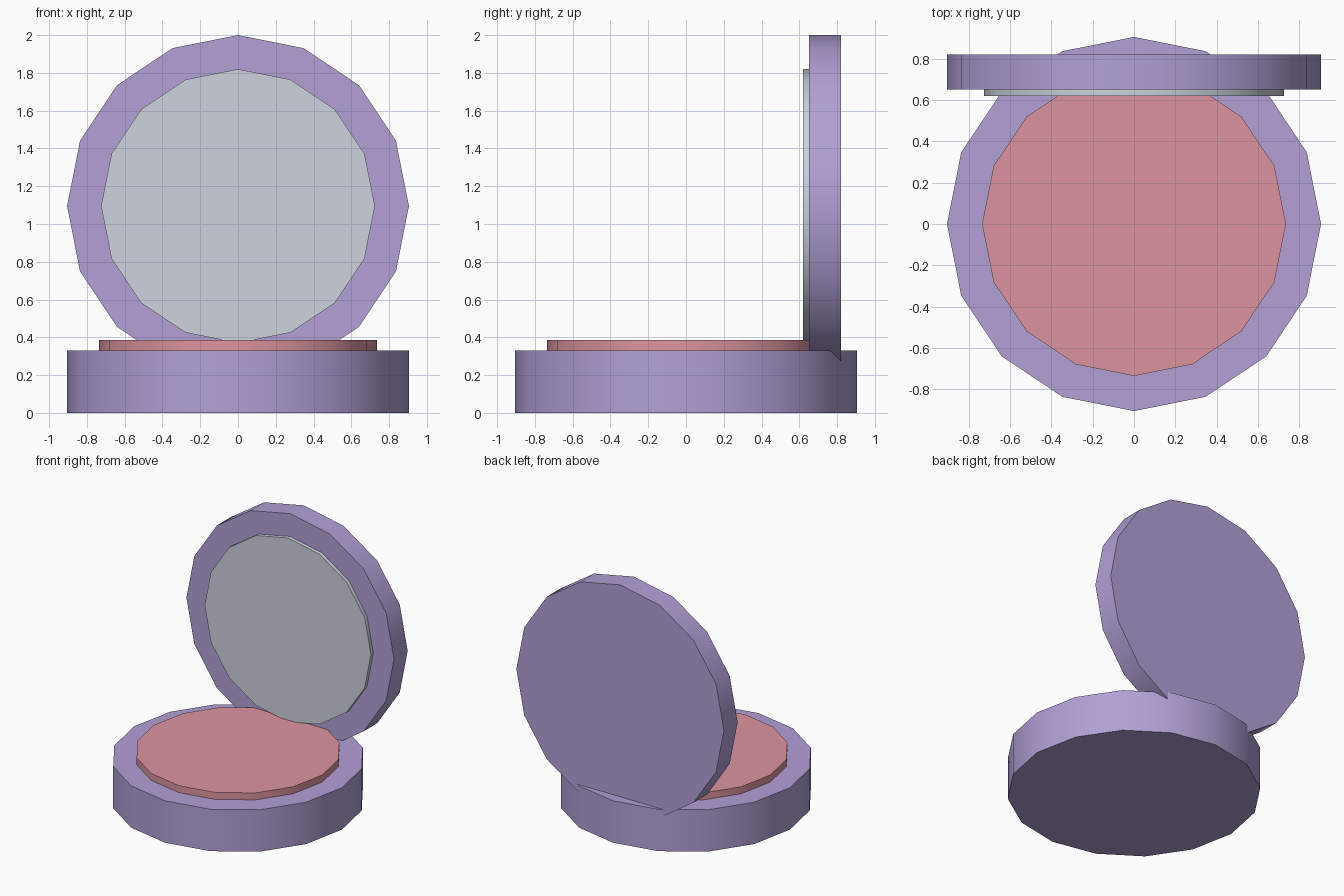
import bpy
import math

cube = bpy.data.objects.get("Cube")
if cube:
    bpy.data.objects.remove(cube, do_unlink=True)


def make_material(name, rgb):
    mat = bpy.data.materials.new(name)
    mat.use_nodes = True
    color = (*rgb, 1.0)
    mat.diffuse_color = color
    mat.node_tree.nodes["Principled BSDF"].inputs["Base Color"].default_value = color
    return mat


def make_disc(name, radius, depth, location, mat, upright=False):
    """A sixteen-sided disc, lying flat or standing to face the front."""
    tilt = math.radians(90) if upright else 0
    bpy.ops.mesh.primitive_cylinder_add(
        vertices=16, radius=radius, depth=depth,
        location=location, rotation=(tilt, 0, 0))
    obj = bpy.context.object
    obj.name = name
    obj.data.materials.append(mat)
    # Smooth rim, crisp edges around the flat caps
    bpy.ops.object.shade_smooth_by_angle(angle=math.radians(30))
    return obj


lilac = make_material("lilac plastic", (0.445, 0.352, 0.672))
pink = make_material("pink powder", (0.72, 0.296, 0.347))
silver = make_material("silver mirror", (0.61, 0.645, 0.716))

RADIUS = 0.905
LID_Z = 2 - RADIUS

# Lower case and the powder on top of it
make_disc("base", RADIUS, 0.33, (0, 0, 0.165), lilac)
make_disc("powder", 0.735, 0.075, (0, 0, 0.3475), pink)

# Open lid at the back with its mirror
make_disc("lid", RADIUS, 0.17, (0, 0.735, LID_Z), lilac, upright=True)
make_disc("mirror", 0.725, 0.05, (0, 0.645, LID_Z), silver, upright=True)
